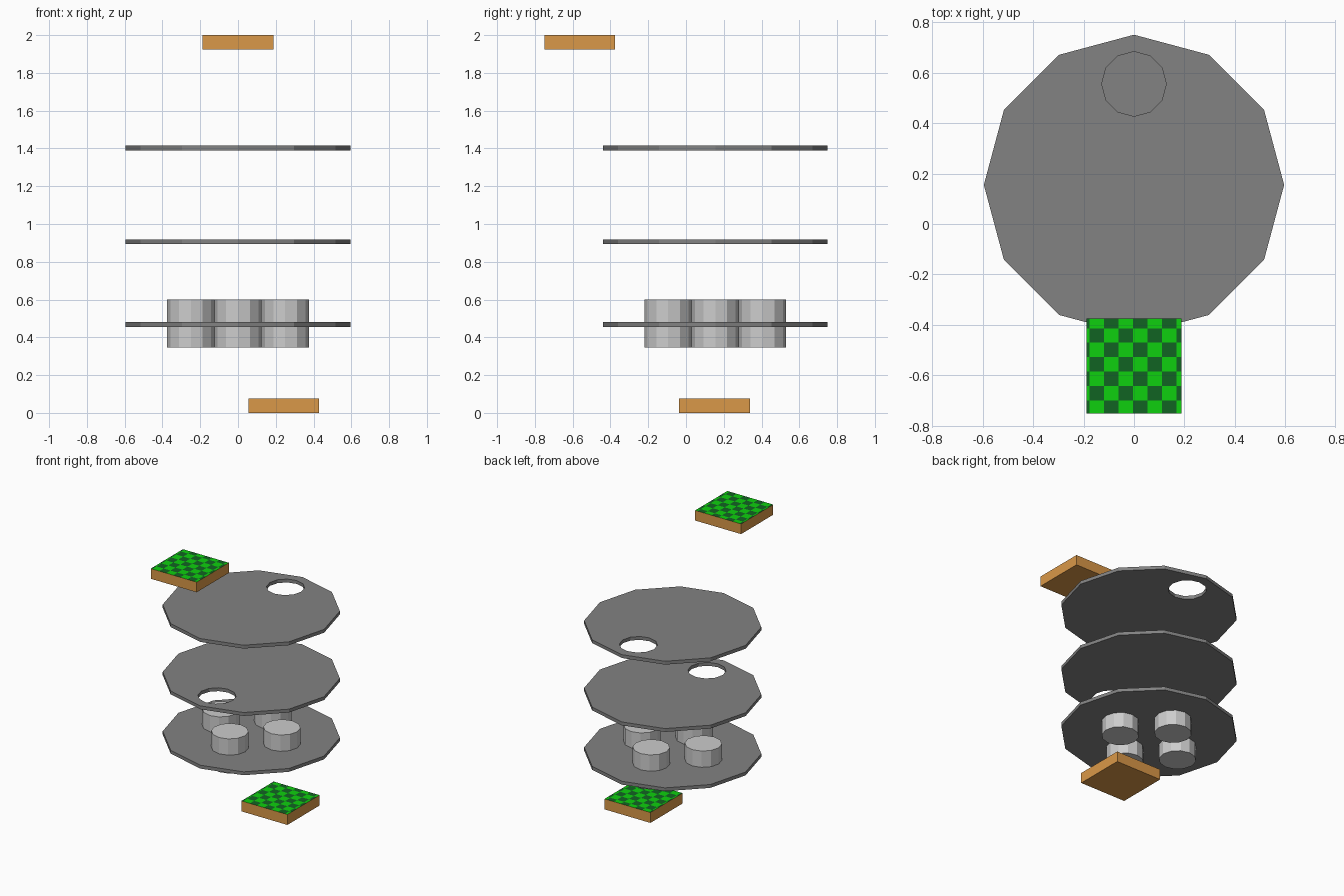
import bpy, bmesh, math

if "Cube" in bpy.data.objects:
    bpy.data.objects.remove(bpy.data.objects["Cube"])


def material(name, rgb):
    # sRGB 0-255 to linear viewport colour
    lin = [(c / 255 / 12.92) if c < 10 else ((c / 255 + 0.055) / 1.055) ** 2.4 for c in rgb]
    m = bpy.data.materials.new(name)
    m.diffuse_color = (*lin, 1)
    m.use_nodes = True
    m.node_tree.nodes["Principled BSDF"].inputs["Base Color"].default_value = m.diffuse_color
    return m


GREY = material("disc grey", (130, 130, 130))
SILVER = material("peg light grey", (204, 204, 204))
WOOD = material("block orange brown", (218, 152, 72))
GREEN = material("bright green", (14, 208, 14))
DARK = material("dark green", (17, 100, 34))

SIDES = 12
CX, CY = 0.0, 0.155      # shared axis of the discs


def finish(bm, name, *mats):
    bmesh.ops.recalc_face_normals(bm, faces=bm.faces)
    me = bpy.data.meshes.new(name)
    bm.to_mesh(me)
    bm.free()
    for m in mats:
        me.materials.append(m)
    ob = bpy.data.objects.new(name, me)
    bpy.context.collection.objects.link(ob)
    return ob


def ring(bm, x, y, r, z):
    return [bm.verts.new((x + r * math.cos(math.tau * i / SIDES),
                          y + r * math.sin(math.tau * i / SIDES), z)) for i in range(SIDES)]


def bridge(bm, a, b):
    for i in range(SIDES):
        j = (i + 1) % SIDES
        bm.faces.new((a[i], a[j], b[j], b[i]))


def prism(name, x, y, r, z0, z1, mat, hole_y=None):
    """Twelve-sided disc or peg, optionally pierced by a round hole."""
    bm = bmesh.new()
    lo, hi = ring(bm, x, y, r, z0), ring(bm, x, y, r, z1)
    bridge(bm, lo, hi)
    if hole_y is None:
        bm.faces.new(lo)
        bm.faces.new(hi)
    else:
        hlo, hhi = ring(bm, x, hole_y, 0.128, z0), ring(bm, x, hole_y, 0.128, z1)
        bridge(bm, hlo, hhi)
        bridge(bm, lo, hlo)
        bridge(bm, hi, hhi)
    return finish(bm, name, mat)


def grass_block(name, x, y, z0, z1, size=0.375, cell=0.0573):
    """Wooden block whose top is cut into a two-tone checker."""
    bm = bmesh.new()
    bmesh.ops.create_cube(bm, size=1)
    for v in bm.verts:
        v.co = (x + v.co.x * size, y + v.co.y * size, z0 + (v.co.z + 0.5) * (z1 - z0))
    x0, y0 = x - size / 2 + 0.012, y - size / 2 - 0.007   # checker origin
    for k in range(8):
        for co, no in (((x0 + k * cell, 0, 0), (1, 0, 0)), ((0, y0 + k * cell, 0), (0, 1, 0))):
            top = [f for f in bm.faces if f.normal.z > 0.9]
            geom = top + list({e for f in top for e in f.edges}) + list({v for f in top for v in f.verts})
            bmesh.ops.bisect_plane(bm, geom=geom, plane_co=co, plane_no=no)
            bm.normal_update()
    for f in bm.faces:
        if f.normal.z > 0.9:
            c = f.calc_center_median()
            i, j = math.floor((c.x - x0) / cell), math.floor((c.y - y0) / cell)
            f.material_index = 2 if (i + j) % 2 else 1
    return finish(bm, name, WOOD, GREEN, DARK)


# Three stacked discs; the upper two have holes on opposite sides
prism("lower_disc", CX, CY, 0.595, 0.455, 0.48, GREY)
prism("middle_disc", CX, CY, 0.595, 0.893, 0.918, GREY, CY - 0.4)
prism("upper_disc", CX, CY, 0.595, 1.39, 1.415, GREY, CY + 0.4)

# Four pegs through the lower disc
for k in range(4):
    a = k * math.pi / 2
    prism(f"peg_{k + 1}", CX + 0.25 * math.cos(a), CY + 0.25 * math.sin(a), 0.125, 0.345, 0.6, SILVER)

# Start and finish blocks
grass_block("bottom_block", 0.242, 0.15, 0.0, 0.077)
grass_block("top_block", 0.0, -0.5625, 1.925, 2.0)
